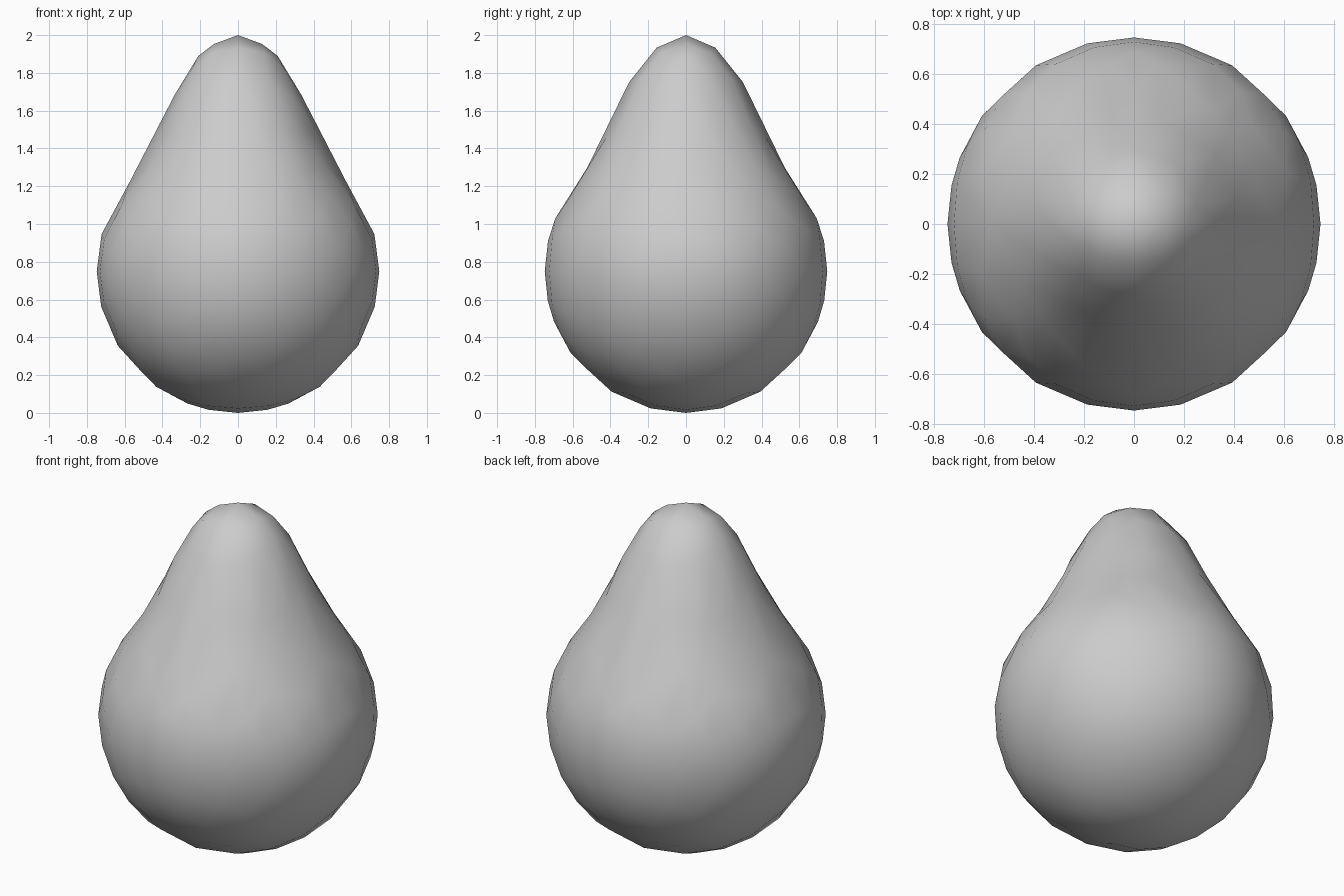
import bpy
import bmesh
import math
from mathutils import Vector

cube = bpy.data.objects.get("Cube")
if cube:
    bpy.data.objects.remove(cube, do_unlink=True)

# Outline of the neck: (angle from the top in degrees, radius, height)
NECK = [(0, 0, 2), (10.4, 0.11, 1.965), (15.9, 0.172, 1.922), (20.9, 0.21, 1.89),
        (31.7, 0.302, 1.75), (39.6, 0.375, 1.605), (50.4, 0.462, 1.39),
        (58.3, 0.575, 1.22), (69.1, 0.692, 1.03), (74.1, 0.717, 0.968),
        (79.6, 0.736, 0.888), (90, 0.748, 0.75)]
BELLY = 0.75


def outline(angle):
    """Radius and height at an angle measured down from the tip."""
    if angle >= 90:
        a = math.radians(angle)
        return 0.748 * math.sin(a), BELLY + BELLY * math.cos(a)
    for (a0, r0, z0), (a1, r1, z1) in zip(NECK, NECK[1:]):
        if angle <= a1:
            t = (angle - a0) / (a1 - a0)
            return r0 + (r1 - r0) * t, z0 + (z1 - z0) * t


# Icosahedron resting on an edge
phi = (1 + math.sqrt(5)) / 2
bm = bmesh.new()
for s in (-1, 1):
    for t in (-phi, phi):
        for co in ((0, s, t), (s, t, 0), (t, 0, s)):
            bm.verts.new(co)
bmesh.ops.convex_hull(bm, input=bm.verts)
bmesh.ops.recalc_face_normals(bm, faces=bm.faces)
mesh = bpy.data.meshes.new("pear_body")
bm.to_mesh(mesh)
bm.free()

body = bpy.data.objects.new("pear_body", mesh)
bpy.context.collection.objects.link(body)
bpy.ops.object.select_all(action='DESELECT')
bpy.context.view_layer.objects.active = body
body.select_set(True)

# Round it off with two levels of subdivision
sub = body.modifiers.new("rounding", 'SUBSURF')
sub.levels = sub.render_levels = 2
bpy.ops.object.modifier_apply(modifier=sub.name)

# Pull the ball into a pear shape
for v in body.data.vertices:
    d = v.co.normalized()
    angle = math.degrees(math.acos(max(-1, min(1, d.z))))
    r, z = outline(angle)
    flat = Vector((d.x, d.y, 0))
    if flat.length > 1e-5:
        flat.normalize()
    v.co = flat * r + Vector((0, 0, z))
bpy.ops.object.shade_smooth()

# Plain grey surface
grey = bpy.data.materials.new("light_grey")
grey.use_nodes = True
colour = (0.6, 0.6, 0.6, 1)
grey.diffuse_color = colour
for node in grey.node_tree.nodes:
    if node.type == 'BSDF_PRINCIPLED':
        node.inputs["Base Color"].default_value = colour
body.data.materials.append(grey)
